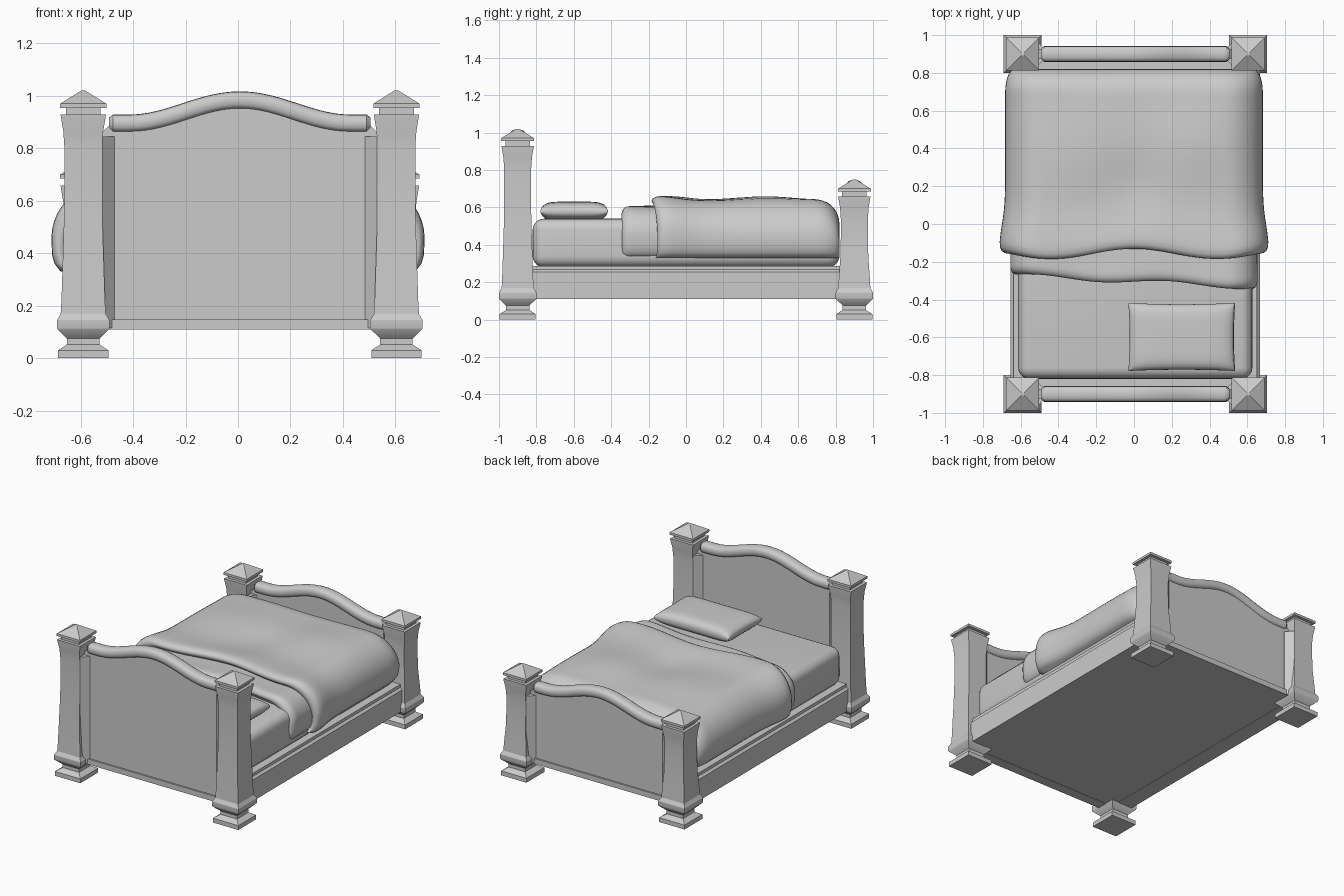
import bpy, bmesh, math
from math import sin, cos, pi, exp

if "Cube" in bpy.data.objects:
    bpy.data.objects.remove(bpy.data.objects["Cube"])

CX = 0.007  # centre line of the frame


def loft(name, rings, smooth=None):
    """Skin a list of closed rings, capping both ends."""
    bm = bmesh.new()
    vs = [[bm.verts.new(p) for p in r] for r in rings]
    n = len(vs[0])
    for a, b in zip(vs, vs[1:]):
        for i in range(n):
            j = (i + 1) % n
            bm.faces.new((a[i], a[j], b[j], b[i]))
    bm.faces.new(vs[0][::-1])
    bm.faces.new(vs[-1])
    bmesh.ops.recalc_face_normals(bm, faces=bm.faces)
    me = bpy.data.meshes.new(name)
    bm.to_mesh(me)
    bm.free()
    ob = bpy.data.objects.new(name, me)
    bpy.context.collection.objects.link(ob)
    if smooth:
        bpy.ops.object.select_all(action='DESELECT')
        ob.select_set(True)
        bpy.context.view_layer.objects.active = ob
        bpy.ops.object.shade_smooth_by_angle(angle=math.radians(smooth))
    return ob


def box(name, x0, x1, y0, y1, z0, z1):
    return loft(name, [[(x0, y0, z), (x1, y0, z), (x1, y1, z), (x0, y1, z)] for z in (z0, z1)])


# square turned posts: foot, flange, waisted shaft, neck, pyramid cap
def post(name, x, y, h):
    t, m = h - 0.095, (h - 0.095 + 0.17) / 2
    prof = [(.096, 0), (.096, .03), (.062, .052), (.062, .075), (.098, .11), (.1, .115),
            (.1, .145), (.086, .168), (.083, .22), (.075, m - .08), (.072, m + .04),
            (.072, t - .12), (.076, t - .06), (.086, t), (.086, t + .003), (.066, t + .003),
            (.066, h - .066), (.088, h - .066), (.088, h - .05), (.008, h)]
    loft(name, [[(x + a * w, y + b * w, z) for a, b in ((-1, -1), (1, -1), (1, 1), (-1, 1))]
                for w, z in prof], 25)


# end boards: panel with a wavy top, rail along it, bottom strip, sloped fillets to the posts
def end_board(name, y, low):
    def wave(x):
        return low + 0.044 * (1 + cos(pi * min(abs(x) / 0.42, 1)))
    xs = [-0.49 + 0.98 * i / 40 for i in range(41)]
    px = [-0.54] + xs + [0.54]
    outline = [(x, wave(x) - (0.05 if abs(x) > .5 else 0)) for x in px]
    outline = [(-0.54, .115)] + outline + [(0.54, .115)]
    loft(name + "_panel", [[(CX + x, y + d, z) for x, z in outline] for d in (-.024, .024)])
    path = sorted([(-.498, .65), (-.483, 1), (.483, 1), (.498, .65)] + [(x, 1) for x in xs[1:-1]])
    rings = []
    for x, s in path:
        sl = (wave(x + .005) - wave(x - .005)) / .01
        l = math.hypot(1, sl)
        ring = []
        for k in range(16):
            c, d = cos(pi * k / 8), sin(pi * k / 8)
            p = s * .034 * math.copysign(abs(d) ** .75, d)
            q = s * .042 * math.copysign(abs(c) ** .75, c)
            ring.append((CX + x - sl / l * p, y + q, wave(x) + p / l))
        rings.append(ring)
    loft(name + "_rail", rings, 40)
    box(name + "_bottom_strip", CX - .52, CX + .52, y - .035, y + .035, .11, .147)
    for side, s in (("left", -1), ("right", 1)):
        plan = [(.545, -.07), (.523, -.07), (.478, -.025), (.478, .025), (.523, .07), (.545, .07)]
        loft(f"{name}_fillet_{side}", [[(CX + s * a, y + b, z) for a, b in plan]
                                       for z in (.115, low - .05)])


for label, y, h in (("headboard", -0.9, 1.02), ("footboard", 0.9, 0.75)):
    for side, s in (("left", -1), ("right", 1)):
        post(f"{label}_post_{side}", CX + s * 0.597, y, h)
    end_board(label, y, h - 0.125)

# side rails with a stepped upper edge, and the base between them
for side, s in (("left", -1), ("right", 1)):
    prof = [(.66, .11), (.66, .255), (.645, .268), (.645, .288), (.55, .288), (.55, .11)]
    loft("side_rail_" + side, [[(CX + s * x, y, z) for x, z in prof] for y in (-.84, .84)])
box("bed_base", CX - .6, CX + .6, -.88, .88, .112, .285)

# mattress
mat = box("mattress", CX - .62, CX + .62, -.82, .82, .28, .54)
bev = mat.modifiers.new("round", 'BEVEL')
bev.width, bev.segments = .06, 5
mat.data.shade_smooth()


# bedclothes: rounded cross-sections lofted along the bed
def section(w, top, rx, rz):
    half = [(w - .035, .33), (w - .012, .36), (w - .002, .395)]
    for k in range(11):
        a = pi / 2 * k / 10
        half.append((w - rx + rx * cos(a), top - rz + rz * sin(a)))
    right = half + [((w - rx) * (1 - k / 12), top) for k in range(1, 13)]
    return right + [(-x, z) for x, z in right[-2::-1]]


def cloth(name, w, top, front, back, bump, flare, roll, rx, rz):
    fr = [(.03, .06), (.008, .042), (0, .026), (.008, .012), (.025, .003)]
    rings = []
    for dy, d in fr:
        rings.append([(x, front(x) + dy, z)
                      for x, z in section(w + flare - d, top + roll - d, rx, rz)])
    n = 30
    for i in range(1, n + 1):
        t = i / n
        f = exp(-(t * 7) ** 2 / 2)
        ring = []
        for x, z in section(w + flare * f, top + roll * f, rx, rz):
            y0 = front(x) + .025
            y = y0 + (back - .12 - y0) * t
            ring.append((x, y, z + bump(x, y) * max(0, (z - .5) / .14) * min(1, t * 6)))
        rings.append(ring)
    for k in range(1, 8):  # rounded foot end
        a = pi / 2 * k / 7
        c = 1 - cos(a)
        rings.append([(x, back - .12 + .12 * sin(a),
                       z + bump(x, back) * max(0, (z - .5) / .14) * (1 - c))
                      for x, z in section(w - .05 * c, top - .12 * c, rx, rz - .1 * c)])
    return loft(name, rings, 60)


def folds(x, y):
    hills = .026 * exp(-((x - .3) ** 2 + (y - .42) ** 2) / .05)
    hills += .022 * exp(-((x + .3) ** 2 + (y - .38) ** 2) / .06)
    return hills - .016 * exp(-(x ** 2 / .02 + (y - .22) ** 2 / .03)) + .003 * sin(9 * x + 5 * y)


cloth("duvet", .682, .637, lambda x: -.158 + .027 * cos(2 * pi * x / .88), .82,
      folds, .03, .024, .2, .2)
cloth("sheet_fold", .652, .605, lambda x: -.305 - .05 * x + .012 * sin(9 * x), .4,
      lambda x, y: .004 * sin(11 * x), .003, .003, .16, .15)

# pillow with pinched corners
rings = []
N = 20
for j in range(N + 1):
    v = -cos(pi * j / N)
    ring = []
    for sgn in (1, -1):
        for i in range(N):
            u = -cos(pi * i / N) * sgn
            th = .006 + .045 * math.sqrt((1 - u ** 6) * (1 - v ** 6))
            ring.append((.253 + .283 * u * (1 - .025 * (1 - v * v)),
                         -.598 + .18 * v * (1 - .04 * (1 - u * u)), .58 + sgn * th))
    rings.append(ring)
loft("pillow", rings, 70)
